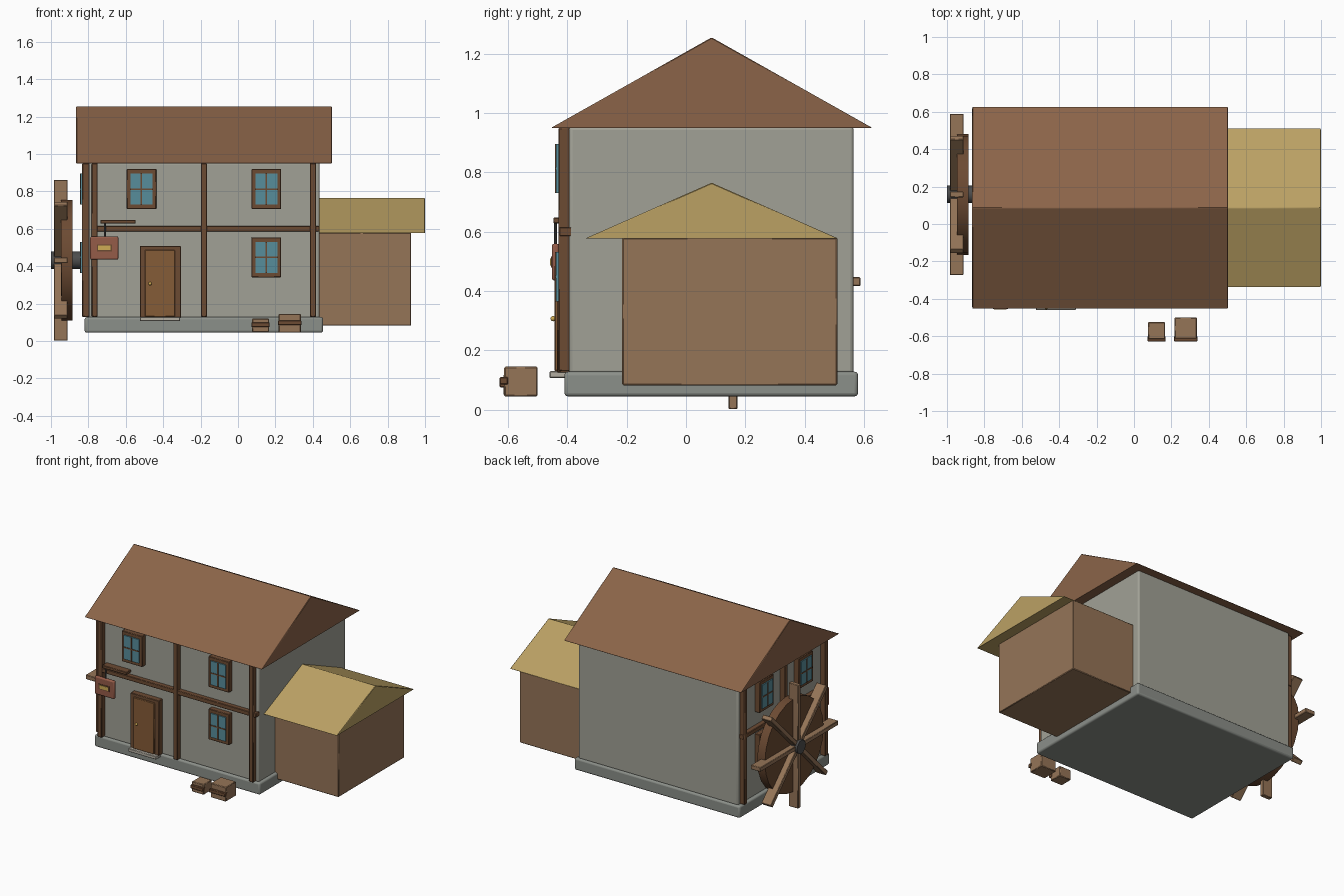
import bpy, bmesh, math
from mathutils import Matrix, Vector

if "Cube" in bpy.data.objects:
    bpy.data.objects.remove(bpy.data.objects["Cube"])


def material(name, r, g, b):
    m = bpy.data.materials.new(name)
    m.diffuse_color = [(c / 255) ** 2.2 for c in (r, g, b)] + [1]
    m.use_nodes = True
    m.node_tree.nodes["Principled BSDF"].inputs["Base Color"].default_value = m.diffuse_color
    return m


PLASTER = material("plaster", 160, 160, 149)
STONE = material("stone", 138, 142, 136)
STEP = material("step_stone", 178, 172, 160)
ROOF = material("roof_tile", 138, 100, 74)
STRAW = material("straw", 186, 160, 100)
PLANK = material("plank", 148, 116, 88)
BEAM = material("beam", 108, 76, 54)
DOOR = material("door_wood", 132, 92, 58)
GLASS = material("glass", 88, 140, 154)
BRASS = material("brass", 205, 170, 85)
IRON = material("iron", 78, 78, 78)
RED = material("sign_red", 148, 92, 74)


def finish(bm, name, mat, bevel=0, segments=1):
    bmesh.ops.recalc_face_normals(bm, faces=bm.faces)
    me = bpy.data.meshes.new(name)
    bm.to_mesh(me)
    bm.free()
    ob = bpy.data.objects.new(name, me)
    bpy.context.collection.objects.link(ob)
    me.materials.append(mat)
    if bevel:
        mod = ob.modifiers.new("bevel", 'BEVEL')
        mod.width, mod.segments = bevel, segments
    return ob


def box(name, x, y, z, mat, bevel=0.003, segments=1):
    """Box from (min, max) ranges."""
    bm = bmesh.new()
    bmesh.ops.create_cube(bm, size=1)
    for v in bm.verts:
        v.co = Vector((r[0] + (c + 0.5) * (r[1] - r[0]) for r, c in zip((x, y, z), v.co)))
    return finish(bm, name, mat, bevel, segments)


def gable(name, x, y, z, mat):
    """Solid triangular roof with its ridge along x."""
    bm = bmesh.new()
    tri = [bm.verts.new((x[0], a, b)) for a, b in
           ((y[0], z[0]), (y[1], z[0]), (sum(y) / 2, z[1]))]
    f = bm.faces.new(tri)
    ext = bmesh.ops.extrude_face_region(bm, geom=[f])
    bmesh.ops.translate(bm, vec=(x[1] - x[0], 0, 0),
                        verts=[v for v in ext["geom"] if isinstance(v, bmesh.types.BMVert)])
    return finish(bm, name, mat, 0.003)


def cylinder(name, x, y, z, r, sides, mat, axis='X'):
    """Cylinder along x (x is a range) or along z (z is a range)."""
    bm = bmesh.new()
    span = x if axis == 'X' else z
    bmesh.ops.create_cone(bm, cap_ends=True, segments=sides, radius1=r, radius2=r,
                          depth=span[1] - span[0])
    mid = sum(span) / 2
    if axis == 'X':
        mat4 = Matrix.Translation((mid, y, z)) @ Matrix.Rotation(math.pi / 2, 4, 'Y')
    else:
        mat4 = Matrix.Translation((x, y, mid))
    bm.transform(mat4)
    return finish(bm, name, mat)


def window(name, centre, side=False):
    """Window facing -y, or -x when side is set; centre is on the wall face."""
    parts = [
        box(name + "_frame", (-.079, .079), (-.033, .01), (-.107, .107), BEAM),
        box(name + "_glass", (-.058, .058), (-.041, -.02), (-.083, .083), GLASS, 0),
        box(name + "_mullion", (-.004, .004), (-.044, -.02), (-.083, .083), BEAM, 0),
        box(name + "_transom", (-.058, .058), (-.044, -.02), (-.004, .004), BEAM, 0)]
    for p in parts:
        p.location = centre
        p.rotation_euler.z = -math.pi / 2 if side else 0


# House body
box("foundation", (-.82, .455), (-.41, .58), (.045, .128), STONE, .012, 3)
box("house_walls", (-.797, .436), (-.395, .565), (.12, .955), PLASTER, .012, 3)
gable("main_roof", (-.865, .503), (-.455, .628), (.95, 1.255), ROOF)

# Side annex
box("annex_walls", (.40, .925), (-.215, .51), (.082, .58), PLANK, .004)
gable("annex_roof", (.38, 1.0), (-.34, .513), (.577, .765), STRAW)

# Timber framing on the front and left walls
for i, x in enumerate((-.766, -.182, .401)):
    box(f"front_post_{i}", (x - .016, x + .016), (-.43, -.385), (.13, .95), BEAM)
box("front_rail", (-.782, .436), (-.427, -.385), (.585, .615), BEAM)
for i, y in enumerate((-.36, .085, .53)):
    box(f"side_post_{i}", (-.833, -.79), (y - .016, y + .016), (.13, .95), BEAM)
box("side_rail", (-.83, -.79), (-.36, .55), (.585, .615), BEAM)

# Windows
for i, (x, z) in enumerate(((-.516, .813), (.152, .813), (.152, .448))):
    window(f"front_window_{i}", (x, -.397, z))
for i, (y, z) in enumerate(((-.13, .813), (.30, .813), (-.13, .448), (.30, .448))):
    window(f"side_window_{i}", (-.80, y, z), True)

# Door and doorstep
box("door_frame", (-.525, -.305), (-.435, -.385), (.125, .508), BEAM)
box("door_panel", (-.498, -.337), (-.443, -.40), (.13, .487), DOOR)
box("door_step", (-.525, -.31), (-.46, -.39), (.107, .13), STEP)
bm = bmesh.new()
bmesh.ops.create_icosphere(bm, subdivisions=2, radius=.009,
                           matrix=Matrix.Translation((-.47, -.448, .307)))
finish(bm, "door_knob", BRASS)

# Hanging sign
box("sign_bracket", (-.735, -.547), (-.447, -.395), (.628, .648), BEAM)
cylinder("sign_hanger", -.712, -.44, (.55, .635), .005, 8, IRON, 'Z')
box("sign_board", (-.79, -.64), (-.452, -.428), (.435, .56), RED, .008, 2)
box("sign_plate_border", (-.755, -.675), (-.455, -.44), (.48, .516), BEAM, 0)
box("sign_plate", (-.748, -.682), (-.458, -.44), (.486, .51), BRASS, 0)

# Water wheel
WY, WZ = .158, .432
cylinder("wheel_disc", (-.945, -.885), WY, WZ, .323, 24, BEAM)
hub = cylinder("wheel_axle", (-1.0, -.79), WY, WZ, .047, 16, IRON)
for i in range(8):
    p = box(f"wheel_paddle_{i}", (-.037, .037), (-.015, .015), (.02, .43), PLANK)
    p.location = (-.948, WY, WZ)
    p.rotation_euler.x = i * math.pi / 4

# Crates with front straps
for name, x, y, z, strap in (
        ("small_crate", (.075, .166), (-.615, -.525), (.048, .12), (.075, .1)),
        ("large_crate", (.217, .336), (-.613, -.5), (.045, .145), (.085, .11))):
    box(name, x, y, z, PLANK, .004)
    box(name + "_strap", (x[0] - .003, x[1] + .003), (-.628, -.60), strap, BEAM)

# Smooth the rounded parts, keep edges sharp
bpy.ops.object.select_all(action='SELECT')
bpy.context.view_layer.objects.active = hub
bpy.ops.object.shade_smooth_by_angle(angle=math.radians(30))
